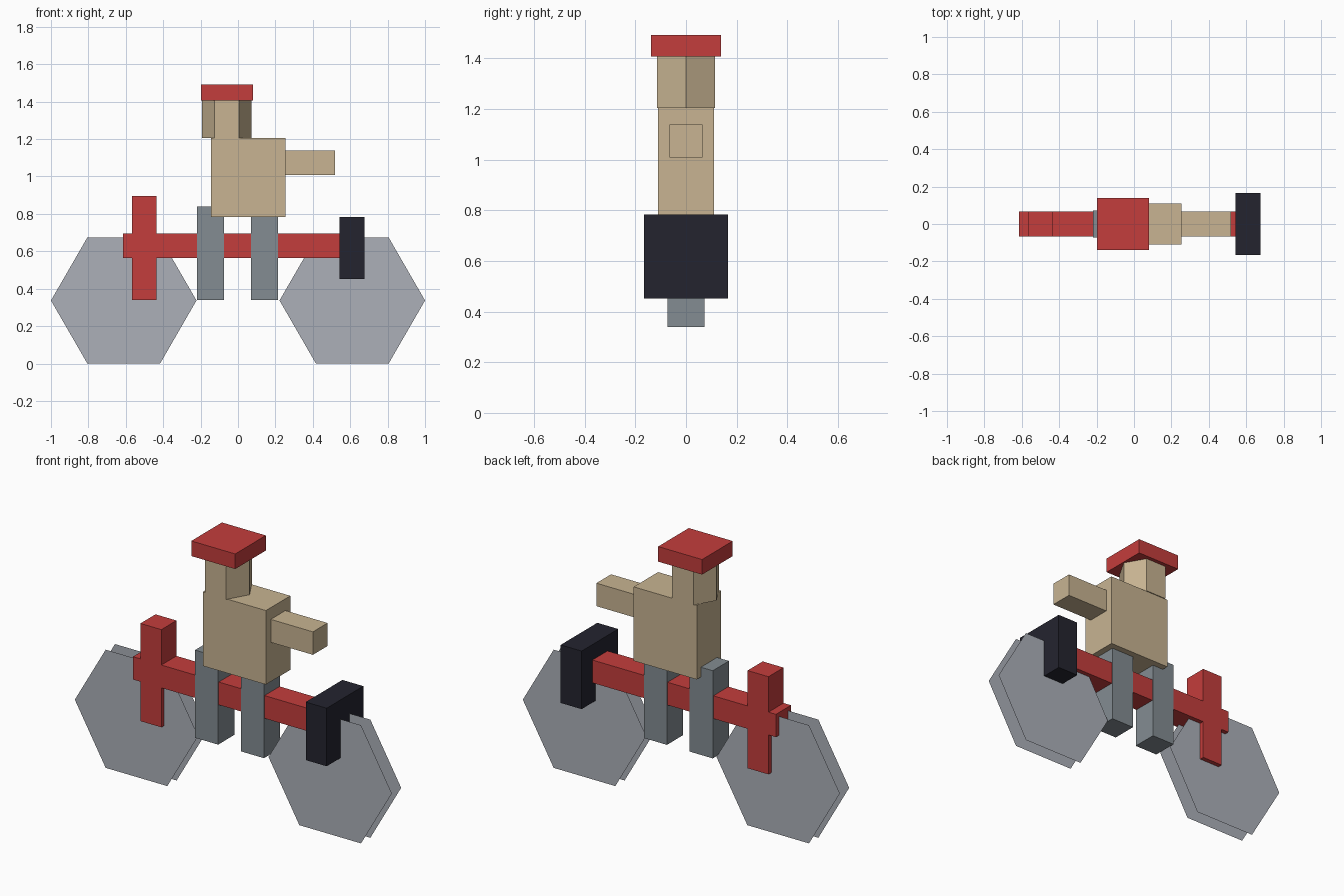
import bpy, bmesh
from math import pi
from mathutils import Matrix

default = bpy.data.objects.get("Cube")
if default:
    bpy.data.objects.remove(default, do_unlink=True)


def material(name, rgb):
    """Flat material from 0-255 display values, stored as linear."""
    col = [((c / 255 + 0.055) / 1.055) ** 2.4 for c in rgb] + [1]
    m = bpy.data.materials.new(name)
    m.use_nodes = True
    m.diffuse_color = col
    m.node_tree.nodes["Principled BSDF"].inputs["Base Color"].default_value = col
    return m


tan = material("tan", (200, 180, 146))
red = material("red", (196, 61, 60))
wheel_grey = material("wheel grey", (172, 176, 185))
leg_grey = material("leg grey", (131, 140, 146))
dark = material("dark navy", (36, 36, 47))


def add(name, bm, mat):
    me = bpy.data.meshes.new(name)
    bm.to_mesh(me)
    bm.free()
    me.materials.append(mat)
    ob = bpy.data.objects.new(name, me)
    bpy.context.collection.objects.link(ob)
    return ob


def box(name, x0, x1, half_y, z0, z1, mat):
    bm = bmesh.new()
    bmesh.ops.create_cube(bm, size=1)
    bmesh.ops.scale(bm, vec=(x1 - x0, 2 * half_y, z1 - z0), verts=bm.verts)
    bmesh.ops.translate(bm, vec=((x0 + x1) / 2, 0, (z0 + z1) / 2), verts=bm.verts)
    return add(name, bm, mat)


def wheel(name, x):
    """Two parallel hexagonal discs with no rim between them."""
    bm = bmesh.new()
    for side in (-1, 1):
        place = Matrix.Translation((x, side * 0.042, 0.337)) @ Matrix.Rotation(-side * pi / 2, 4, "X")
        # vertices point along x
        turn = Matrix.Rotation(pi / 2, 4, "Z")
        bmesh.ops.create_circle(bm, cap_ends=True, segments=6, radius=0.389,
                                matrix=place @ turn)
    for f in bm.faces:
        f.normal_update()
        if f.normal.y * f.calc_center_median().y < 0:
            f.normal_flip()
    return add(name, bm, mat=wheel_grey)


# Bicycle
wheel("rear_wheel", -0.611)
wheel("front_wheel", 0.611)
box("frame_bar", -0.615, 0.6, 0.068, 0.565, 0.695, red)
box("seat_post", -0.568, -0.436, 0.068, 0.34, 0.897, red)
box("handlebar_block", 0.543, 0.675, 0.165, 0.452, 0.783, dark)

# Rider
for name, x in (("rear_leg", -0.147), ("front_leg", 0.142)):
    box(name, x - 0.073, x + 0.073, 0.073, 0.34, 0.84, leg_grey)
box("torso", -0.145, 0.253, 0.11, 0.784, 1.206, tan)
box("arm", 0.2, 0.519, 0.066, 1.008, 1.139, tan)

# Hexagonal head
bm = bmesh.new()
bmesh.ops.create_cone(bm, cap_ends=True, segments=6, radius1=0.133, radius2=0.133,
                      depth=0.204, matrix=Matrix.Translation((-0.06, 0, 1.307))
                      @ Matrix.Rotation(pi / 2, 4, "Z"))
add("head", bm, tan)
box("cap", -0.198, 0.079, 0.138, 1.407, 1.493, red)
